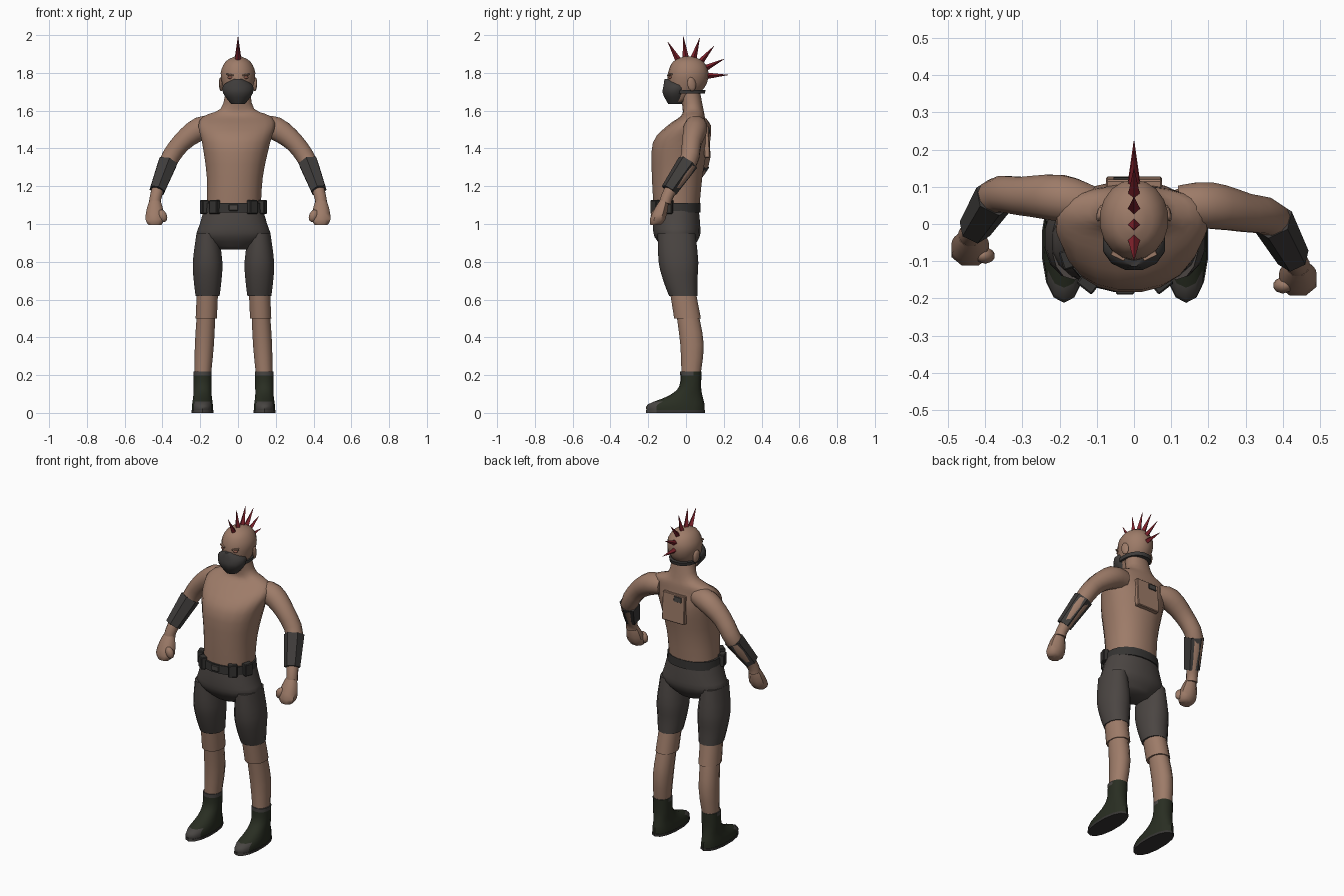
import bpy, bmesh, math
from mathutils import Vector

default_cube = bpy.data.objects.get("Cube")
if default_cube:
    bpy.data.objects.remove(default_cube, do_unlink=True)


def material(name, red, green, blue):
    mat = bpy.data.materials.new(name)
    mat.use_nodes = True
    mat.diffuse_color = (red, green, blue, 1)
    mat.node_tree.nodes["Principled BSDF"].inputs["Base Color"].default_value = mat.diffuse_color
    return mat


SKIN = material("skin", .34, .2, .14)
CLOTH = material("shorts_cloth", .07, .06, .055)
LEATHER = material("guard_leather", .05, .046, .044)
BELT = material("belt_leather", .036, .034, .032)
BOOT = material("boot_green", .022, .027, .016)
WORN = material("worn_grey", .065, .06, .055)
RED = material("spike_red", .22, .016, .025)
EYE = material("eye", .25, .1, .07)

MIDDLE = -.024  # middle line of the hips and legs
SIDES = (("left", 1), ("right", -1))


def finish(name, bm, mats, smooth_angle=0, rule=None):
    """Turn a bmesh into a named object, coloured by an optional rule on face centres."""
    bmesh.ops.recalc_face_normals(bm, faces=bm.faces)
    if rule:
        for face in bm.faces:
            face.material_index = rule(face.calc_center_median())
    mesh = bpy.data.meshes.new(name)
    bm.to_mesh(mesh)
    bm.free()
    for mat in mats:
        mesh.materials.append(mat)
    ob = bpy.data.objects.new(name, mesh)
    bpy.context.collection.objects.link(ob)
    if smooth_angle:
        bpy.ops.object.select_all(action='DESELECT')
        ob.select_set(True)
        bpy.context.view_layer.objects.active = ob
        bpy.ops.object.shade_smooth_by_angle(angle=math.radians(smooth_angle))
    return ob


def refine(rings, steps):
    """Put extra rings on a smooth curve through the given ones."""
    rings = [Vector(ring) for ring in rings]
    result = []
    for i in range(len(rings) - 1):
        start, end = rings[i], rings[i + 1]
        before = rings[max(i - 1, 0)]
        after = rings[min(i + 2, len(rings) - 1)]
        for step in range(steps):
            t = step / steps
            leave, arrive = (end - before) / 2, (after - start) / 2
            bend = leave * (1 - t) - arrive * t
            blend = t * t * (3 - 2 * t)
            result.append(start.lerp(end, blend) + bend * t * (1 - t))
    return result + [rings[-1]]


def loft(name, rings, mats, sides=16, steps=3, follow=False, power=2.2, smooth_angle=50, rule=None):
    """Skin rings of (x, y, z, radius_x, radius_y); follow tilts them along the path."""
    rings = refine(rings, steps)
    centres = [Vector(ring[:3]) for ring in rings]
    bm = bmesh.new()
    loops = []
    for i, ring in enumerate(rings):
        across, depth = Vector((1, 0, 0)), Vector((0, 1, 0))
        if follow:
            tangent = (centres[min(i + 1, len(centres) - 1)] - centres[max(i - 1, 0)]).normalized()
            across = depth.cross(tangent).normalized()
            depth = tangent.cross(across)
        loop = []
        for k in range(sides):
            angle = math.tau * (k + .5) / sides
            c, s = math.cos(angle), math.sin(angle)
            c = math.copysign(abs(c) ** (2 / power), c)
            s = math.copysign(abs(s) ** (2 / power), s)
            loop.append(bm.verts.new(centres[i] + across * c * ring[3] + depth * s * ring[4]))
        loops.append(loop)
    for lower, upper in zip(loops, loops[1:]):
        for k in range(sides):
            nxt = (k + 1) % sides
            bm.faces.new((lower[k], lower[nxt], upper[nxt], upper[k]))
    bm.faces.new(loops[0])
    bm.faces.new(loops[-1])
    return finish(name, bm, mats, smooth_angle, rule)


def stack(name, x_first, x_last, rows, mats, **options):
    """Loft level rings of (z, y, radius_x, radius_y), x sliding evenly from first to last."""
    z_first, z_last = rows[0][0], rows[-1][0]
    rings = []
    for z, y, radius_x, radius_y in rows:
        x = x_first + (x_last - x_first) * (z - z_first) / (z_last - z_first)
        rings.append((x, y, z, radius_x, radius_y))
    return loft(name, rings, mats, **options)


def box(name, location, size, mat, rotation=(0, 0, 0), bevel=.004):
    bm = bmesh.new()
    bmesh.ops.create_cube(bm, size=1)
    bmesh.ops.scale(bm, vec=size, verts=bm.verts)
    bmesh.ops.bevel(bm, geom=bm.edges[:], offset=bevel, segments=1, affect='EDGES')
    ob = finish(name, bm, [mat])
    ob.location, ob.rotation_euler = location, rotation


def ball(name, location, size, mat, rotation=(0, 0, 0)):
    bm = bmesh.new()
    bmesh.ops.create_uvsphere(bm, u_segments=10, v_segments=6, radius=1)
    bmesh.ops.scale(bm, vec=size, verts=bm.verts)
    ob = finish(name, bm, [mat], smooth_angle=60)
    ob.location, ob.rotation_euler = location, rotation


# Torso and neck
stack("torso", MIDDLE, 0, [
    (1.06, -.05, .145, .12), (1.25, -.047, .15, .135), (1.43, -.03, .182, .147),
    (1.52, .003, .205, .103), (1.57, .035, .18, .065), (1.61, .037, .09, .055),
    (1.7, .02, .066, .055)], [SKIN], sides=20)

# Panel on the back
tilt = (.05, 0, 0)
box("back_panel", (0, .108, 1.435), (.15, .03, .17), SKIN, tilt)
box("back_panel_patch", (-.03, .122, 1.495), (.05, .008, .03), WORN, tilt, bevel=.001)

# Head and mask
stack("head", 0, 0, [
    (1.645, -.045, .045, .05), (1.72, 0, .078, .097), (1.8, .012, .093, .107),
    (1.86, .012, .066, .08), (1.886, .012, .02, .025)], [SKIN], sides=18, power=2, smooth_angle=60)
stack("face_mask", 0, 0, [
    (1.635, -.055, .038, .04), (1.69, -.06, .08, .065), (1.735, -.055, .08, .066),
    (1.768, -.085, .022, .03)], [LEATHER], sides=12, power=2)
stack("mask_strap", 0, 0, [(1.69, .004, .08, .097), (1.71, .004, .083, .102)], [LEATHER], steps=1)
for side, sign in SIDES:
    ball(side + "_ear", (sign * .09, .03, 1.74), (.01, .024, .038), SKIN, (.2, 0, sign * .3))
    ball(side + "_eye", (sign * .04, -.083, 1.776), (.016, .009, .008), EYE)
    box(side + "_brow", (sign * .043, -.086, 1.79), (.04, .012, .008), SKIN,
        (0, sign * -.15, sign * .45), bevel=.001)

# Crest of spikes fanned over the skull
crest_centre = Vector((0, .01, 1.78))
for i in range(6):
    lean = math.radians(-30 + 23.5 * i)
    outward = Vector((0, math.sin(lean), math.cos(lean)))
    bm = bmesh.new()
    bmesh.ops.create_cone(bm, cap_ends=True, segments=4, radius1=.018, radius2=.001, depth=.12)
    spike = finish("crest_spike_" + str(i + 1), bm, [RED])
    spike.location = crest_centre + outward * .153
    spike.rotation_euler.x = -lean


def pose(sign, x, y, z, *radii):
    """Place an arm point; the right arm swings further back than the left."""
    swing = .25 * (x - .12) if sign < 0 else 0
    return (sign * x, y + swing, z, *radii)


# Arms, forearm guards and fists
arm_path = [(.12, .05, 1.515, .055), (.2, .05, 1.505, .064), (.3, .03, 1.43, .053),
            (.375, .01, 1.32, .048), (.43, -.09, 1.165, .033), (.44, -.11, 1.11, .033)]
guard_path = [(.372, .01, 1.325, .057), (.428, -.09, 1.178, .045)]
fist_rows = [(.07, .03), (.03, .045), (-.03, .054), (-.06, .036)]
for side, sign in SIDES:
    loft(side + "_arm", [pose(sign, *point, point[-1]) for point in arm_path],
         [SKIN], sides=12, follow=True, power=2, smooth_angle=60)
    loft(side + "_forearm_guard", [pose(sign, *point, point[-1]) for point in guard_path],
         [LEATHER], sides=6, steps=1, follow=True, power=2, smooth_angle=0)
    x, y, z = pose(sign, .44, -.14, 1.055)
    loft(side + "_fist", [(x, y + rise * .35, z + rise, width, width * .82) for rise, width in fist_rows],
         [SKIN], sides=8, steps=2)
    ball(side + "_thumb", (x - sign * .04, y - .025, z - .012), (.025, .022, .035), SKIN, (0, sign * .4, 0))

# Shorts seat
stack("shorts_seat", MIDDLE, MIDDLE, [
    (1.1, -.05, .15, .116), (1, -.05, .18, .126), (.93, -.047, .193, .12),
    (.865, -.042, .09, .07)], [CLOTH], sides=20)


def boot_wear(centre):
    """Grey on the toe and on the front of the upper rim."""
    worn_toe = centre.y < -.14 and centre.z < .06
    worn_rim = centre.z > .19 and centre.y < .05
    return int(worn_toe or worn_rim)


# Legs and boots
for side, sign in SIDES:
    thigh, knee, ankle = (MIDDLE + sign * reach for reach in (.137, .144, .164))
    stack(side + "_shorts_leg", thigh, thigh, [
        (.95, -.05, .06, .1), (.8, -.04, .08, .105), (.7, -.03, .075, .09),
        (.62, -.015, .065, .075)], [CLOTH], sides=14)
    stack(side + "_knee", thigh, knee, [(.66, -.02, .058, .07), (.5, .008, .058, .073)],
          [SKIN], sides=12)
    stack(side + "_calf", knee, ankle, [
        (.54, .005, .05, .06), (.36, .032, .052, .064), (.18, .025, .044, .05)],
        [SKIN], sides=12)
    stack(side + "_boot", ankle, ankle, [
        (.01, -.055, .057, .153), (.045, -.052, .056, .15), (.09, -.003, .05, .09),
        (.14, .022, .05, .058), (.22, .026, .05, .057)], [BOOT, WORN], sides=14, rule=boot_wear)
    stack(side + "_boot_sole", ankle, ankle, [(0, -.055, .06, .156), (.014, -.055, .06, .156)],
          [BELT, WORN], sides=14, steps=1, rule=boot_wear)

# Belt with pouches and buckle
belt_y = -.053
stack("belt", MIDDLE, MIDDLE, [(1.06, belt_y, .16, .131), (1.11, belt_y, .157, .13)],
      [BELT], sides=20, steps=1)
for sign_name, sign in SIDES:
    for place, degrees in (("front", 38), ("side", 72)):
        turn = sign * math.radians(degrees)
        spot = (MIDDLE + .162 * math.sin(turn), belt_y - .136 * math.cos(turn), 1.09)
        box(sign_name + "_" + place + "_pouch", spot, (.052, .036, .072), BELT, (0, 0, turn))
box("belt_buckle", (MIDDLE, -.183, 1.087), (.05, .012, .035), WORN)
